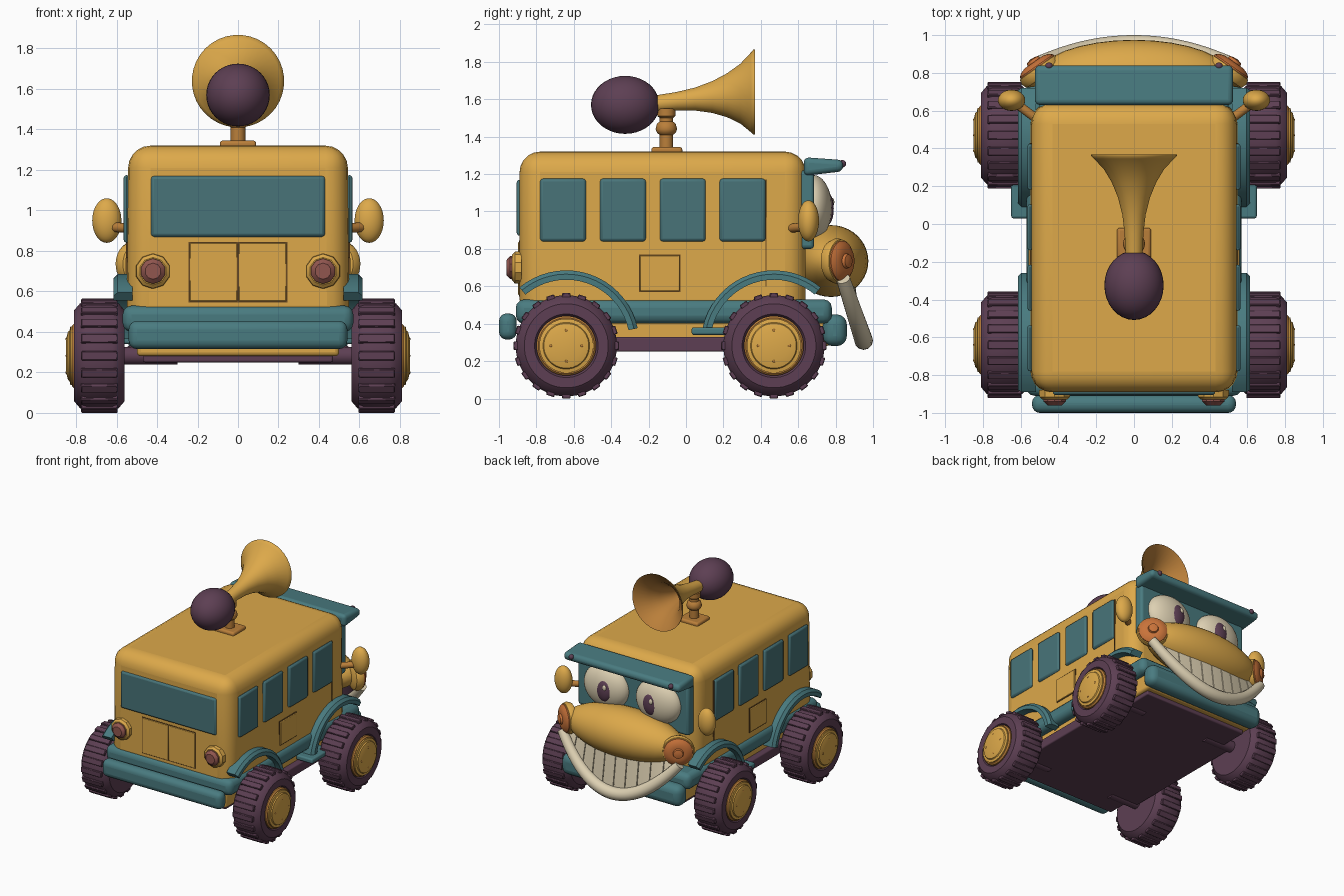
import bpy, bmesh, math
from mathutils import Matrix, Vector

if "Cube" in bpy.data.objects:
    bpy.data.objects.remove(bpy.data.objects["Cube"])


def material(name, hexcode):
    m = bpy.data.materials.new(name)
    lin = []
    for i in (0, 2, 4):
        c = int(hexcode[i:i + 2], 16) / 255
        lin.append(c / 12.92 if c < 0.04045 else ((c + 0.055) / 1.055) ** 2.4)
    m.diffuse_color = (*lin, 1)
    m.use_nodes = True
    m.node_tree.nodes["Principled BSDF"].inputs["Base Color"].default_value = m.diffuse_color
    return m


YELLOW = material("warm yellow", "DDA94A")
BRONZE = material("bronze", "BA7F3A")
ORANGE = material("lamp orange", "C9733A")
TEAL = material("teal trim", "497B80")
GLASS = material("teal glass", "487479")
PURPLE = material("dark plum", "5D3F53")
CREAM = material("cream", "DDD0B2")
RED = material("lens red", "91564F")
SEAM = material("seam brown", "6B4A22")


def finish(bm, name, mats, matrix=Matrix(), bevel=0, segments=3, angle=40):
    bmesh.ops.recalc_face_normals(bm, faces=bm.faces)
    mesh = bpy.data.meshes.new(name)
    bm.to_mesh(mesh)
    bm.free()
    mesh.transform(matrix)
    ob = bpy.data.objects.new(name, mesh)
    bpy.context.collection.objects.link(ob)
    for m in (mats if isinstance(mats, (list, tuple)) else [mats]):
        mesh.materials.append(m)
    if bevel:
        b = ob.modifiers.new("bevel", "BEVEL")
        b.width, b.segments, b.limit_method = bevel, segments, 'ANGLE'
    bpy.ops.object.select_all(action='DESELECT')
    ob.select_set(True)
    bpy.context.view_layer.objects.active = ob
    bpy.ops.object.shade_smooth_by_angle(angle=math.radians(angle))
    return ob


def box(name, lo, hi, mat, bevel=0.0, segments=3, matrix=Matrix()):
    bm = bmesh.new()
    bmesh.ops.create_cube(bm, size=1)
    for v in bm.verts:
        v.co = [lo[i] + (v.co[i] + 0.5) * (hi[i] - lo[i]) for i in range(3)]
    return finish(bm, name, mat, matrix, bevel, segments)


def ball(name, center, radii, mat, rot=Matrix()):
    bm = bmesh.new()
    bmesh.ops.create_uvsphere(bm, u_segments=32, v_segments=20, radius=1)
    return finish(bm, name, mat, Matrix.Translation(center) @ rot @ Matrix.Diagonal((*radii, 1)))


def lathe(name, pts, mat, center=(0, 0, 0), axis=(0, 0, 1), sides=32, angle=40):
    """Revolve (distance, radius) points about an axis."""
    bm = bmesh.new()
    rings = [[bm.verts.new((r * math.cos(2 * math.pi * (i + 0.5) / sides),
                            r * math.sin(2 * math.pi * (i + 0.5) / sides), d))
              for i in range(sides)] for d, r in pts]
    for a, b in zip(rings, rings[1:]):
        for i in range(sides):
            j = (i + 1) % sides
            bm.faces.new((a[i], a[j], b[j], b[i]))
    bm.faces.new(rings[0])
    bm.faces.new(rings[-1])
    rot = Vector((0, 0, 1)).rotation_difference(Vector(axis)).to_matrix().to_4x4()
    return finish(bm, name, mat, Matrix.Translation(center) @ rot, angle=angle)


def rod(name, a, b, r, mat, sides=16):
    a, b = Vector(a), Vector(b)
    return lathe(name, [(0, r), ((b - a).length, r)], mat, a, (b - a).normalized(), sides)


def plate(name, side, u, z, out, mat, deep=0.03, radius=0.02):
    """Rounded panel: side 0 = rear wall, +1/-1 = right/left wall."""
    if side == 0:
        lo, hi = (u[0], -out, z[0]), (u[1], -out + deep, z[1])
    else:
        x = sorted((side * out, side * (out - deep)))
        lo, hi = (x[0], u[0], z[0]), (x[1], u[1], z[1])
    return box(name, lo, hi, mat, radius, 2)


# Body shell, sills and underbody
body = box("body", (-0.55, -0.89, 0.42), (0.55, 0.64, 1.32), YELLOW, 0.11, 5)
for v in body.data.vertices:
    if v.co.z > 1:
        v.co.x *= 0.985
box("skirt", (-0.57, -0.91, 0.40), (0.57, 0.78, 0.53), TEAL, 0.045)
box("lower_body", (-0.50, -0.87, 0.28), (0.50, 0.77, 0.42), YELLOW, 0.02)
box("floor_pan", (-0.47, -0.83, 0.25), (0.47, 0.72, 0.30), PURPLE, 0.01)
box("rear_bumper", (-0.54, -1.0, 0.315), (0.54, -0.905, 0.455), TEAL, 0.042, 4)
box("front_bumper", (-0.54, 0.73, 0.28), (0.54, 0.86, 0.45), TEAL, 0.055, 4)

# Rear window, hatch and tail lights
plate("rear_window", 0, (-0.43, 0.43), (0.87, 1.17), 0.905, GLASS)
for s in (-1, 1):
    plate("hatch_outline", 0, sorted((0, 0.244 * s)), (0.546, 0.844), 0.892, SEAM, 0.02, 0)
    plate("hatch_door", 0, sorted((0.004 * s, 0.238 * s)), (0.552, 0.838), 0.897, YELLOW, 0.02, 0.004)
    lathe("tail_light_ring", [(0, 0.088), (0.035, 0.085), (0.05, 0.068)], YELLOW,
          (0.42 * s, -0.88, 0.70), (0, -1, 0), 10, 25)
    lathe("tail_light_lens", [(0, 0.066), (0.06, 0.062), (0.08, 0.04)], RED,
          (0.42 * s, -0.88, 0.70), (0, -1, 0), 10, 25)

# Four wheels with treads
for s in (-1, 1):
    for y in (-0.64, 0.47):
        c = (0.56 * s, y, 0.282)
        lathe("tyre", [(0, 0.17), (0.0, 0.225), (0.03, 0.26), (0.06, 0.271), (0.19, 0.271),
                       (0.22, 0.26), (0.25, 0.225), (0.25, 0.17), (0.225, 0.155)],
              PURPLE, c, (s, 0, 0), 40)
        bm = bmesh.new()
        for i in range(20):
            rot = Matrix.Rotation(math.tau * i / 20, 4, 'X')
            bmesh.ops.create_cube(bm, size=1, matrix=rot @ Matrix.Translation((0.125 * s, 0, 0.267))
                                  @ Matrix.Diagonal((0.18, 0.045, 0.03, 1)))
        finish(bm, "tyre_treads", PURPLE, Matrix.Translation(c), 0.004, 1)
        lathe("wheel_rim", [(0.1, 0.16), (0.25, 0.16), (0.26, 0.15), (0.255, 0.125)], BRONZE, c, (s, 0, 0))
        lathe("hub_cap", [(0.2, 0.145), (0.268, 0.145), (0.272, 0.125), (0.28, 0.12), (0.29, 0.08)],
              YELLOW, c, (s, 0, 0))
        for i in range(4):
            a = math.pi / 2 * i
            ball("hub_bolt", (0.842 * s, y + 0.082 * math.cos(a), 0.282 + 0.082 * math.sin(a)),
                 (0.01, 0.01, 0.01), BRONZE)
        rod("axle", (0.3 * s, y, 0.282), (0.6 * s, y, 0.282), 0.045, PURPLE)

for s in (-1, 1):
    # Side rails and steps
    x = sorted((0.42 * s, 0.55 * s))
    box("side_rail", (x[0], -0.64, 0.25), (x[1], 0.47, 0.33), PURPLE, 0.01)
    x = sorted((0.5 * s, 0.65 * s))
    box("step", (x[0], 0.03, 0.34), (x[1], 0.28, 0.38), TEAL, 0.012)

    # Curved fenders
    for y, a0, a1 in ((-0.64, 12, 130), (0.47, 50, 168)):
        bm = bmesh.new()
        rows = []
        for i in range(19):
            a = math.radians(a0 + (a1 - a0) * i / 18)
            rows.append([bm.verts.new((px * s, y + r * math.cos(a), 0.295 + r * math.sin(a)))
                         for px, r in ((0.52, 0.34), (0.615, 0.34), (0.615, 0.37), (0.595, 0.39), (0.52, 0.39))])
        for p, q in zip(rows, rows[1:]):
            for k in range(5):
                bm.faces.new((p[k], p[(k + 1) % 5], q[(k + 1) % 5], q[k]))
        bm.faces.new(rows[0])
        bm.faces.new(rows[-1])
        finish(bm, "fender", TEAL)

    # Side windows, hatch, door seam
    for y in (-0.78, -0.46, -0.14, 0.18):
        plate("side_window", s, (y, y + 0.245), (0.84, 1.175), 0.565, GLASS)
    plate("side_hatch_outline", s, (-0.25, -0.03), (0.57, 0.77), 0.552, SEAM, 0.02, 0)
    plate("side_hatch", s, (-0.245, -0.035), (0.575, 0.765), 0.558, YELLOW, 0.02, 0.004)
    plate("door_seam", s, (0.424, 0.43), (0.60, 1.17), 0.553, SEAM, 0.02, 0)

    # Mirrors
    ball("mirror", (0.648 * s, 0.655, 0.95), (0.072, 0.056, 0.11), YELLOW)
    rod("mirror_arm", (0.52 * s, 0.56, 0.91), (0.64 * s, 0.65, 0.92), 0.024, BRONZE)

    # Headlights turned outward
    d = Vector((0.57 * s, 0.82, 0))
    c = Vector((0.49 * s, 0.80, 0.735))
    lathe("headlight_bezel", [(-0.04, 0.07), (-0.02, 0.11), (0.01, 0.122), (0.035, 0.115), (0.04, 0.1)],
          YELLOW, c, d)
    lathe("headlight_lens", [(0.0, 0.112), (0.045, 0.108), (0.06, 0.09), (0.07, 0.06), (0.07, 0.04),
                             (0.085, 0.035), (0.09, 0.015)], ORANGE, c, d)

    # Eyes
    ball("eye", (0.235 * s, 0.68, 1.02), (0.2, 0.1, 0.175), CREAM)
    ball("iris", (0.21 * s, 0.755, 1.015), (0.066, 0.035, 0.088), PURPLE)
    ball("eye_glint", (0.21 * s - 0.02, 0.783, 1.05), (0.016, 0.01, 0.022), CREAM)
    ball("visor_stud", (0.45 * s, 0.836, 1.255), (0.02, 0.02, 0.02), PURPLE)

# Windshield and sloping visor
box("windshield", (-0.5, 0.58, 0.80), (0.5, 0.685, 1.22), TEAL, 0.02)
visor = box("visor", (-0.525, 0.63, 1.19), (0.525, 0.84, 1.29), TEAL, 0.028, 4)
for v in visor.data.vertices:
    if v.co.y > 0.7:
        v.co.z = 1.275 if v.co.z > 1.24 else 1.215

# Nose
ball("nose", (0, 0.775, 0.735), (0.52, 0.2, 0.192), YELLOW)


def lip(u):
    return Vector((0.53 * u, 0.95 - 0.11 * u * u, 0.31 + 0.33 * u * u))


# Smiling lip tube
bm = bmesh.new()
rings = []
N = 32
for i in range(N + 1):
    u = -1 + 2 * i / N
    t = (lip(u + 0.01) - lip(u - 0.01)).normalized()
    n = t.cross(Vector((0, 1, 0))).normalized()
    b = t.cross(n)
    r = 0.05 - 0.012 * u * u
    rings.append([bm.verts.new(lip(u) + r * (math.cos(k * math.tau / 12) * n + math.sin(k * math.tau / 12) * b))
                  for k in range(12)])
for p, q in zip(rings, rings[1:]):
    for k in range(12):
        bm.faces.new((p[k], p[(k + 1) % 12], q[(k + 1) % 12], q[k]))
bm.faces.new(rings[0])
bm.faces.new(rings[-1])
finish(bm, "lip", CREAM)


# Teeth between nose and lip, with a dark backing showing in the gaps
def mouth_strip(name, u0, u1, steps, back, depth, mat):
    bm = bmesh.new()
    cols = []
    for i in range(steps + 1):
        p = lip(u0 + (u1 - u0) * i / steps)
        top = Vector((p.x * 0.97, p.y - 0.05, 0.68))
        cols.append([bm.verts.new(q - Vector((0, e, 0))) for q, e in
                     ((p, back), (top, back), (top, back + depth), (p, back + depth))])
    for a, b in zip(cols, cols[1:]):
        for k in range(4):
            bm.faces.new((a[k], a[(k + 1) % 4], b[(k + 1) % 4], b[k]))
    bm.faces.new(cols[0])
    bm.faces.new(cols[-1])
    finish(bm, name, mat)


mouth_strip("mouth_backing", -0.95, 0.95, 24, 0.02, 0.01, PURPLE)
for i in range(10):
    u = -0.95 + 0.19 * i
    mouth_strip("tooth", u + 0.006, u + 0.184, 3, 0.005, 0.02, CREAM)

# Roof horn: mount, flared bell and squeeze bulb
box("horn_base", (-0.09, -0.185, 1.30), (0.09, -0.02, 1.345), BRONZE, 0.015)
lathe("horn_post", [(0, 0.036), (0.08, 0.036), (0.09, 0.05), (0.11, 0.058), (0.14, 0.05),
                    (0.15, 0.036), (0.17, 0.036), (0.18, 0.048), (0.22, 0.048)], BRONZE, (0, -0.105, 1.33))
horn = lathe("horn_bell", [(-0.17, 0.045), (-0.05, 0.05), (0.05, 0.062), (0.14, 0.085), (0.22, 0.118),
                           (0.29, 0.16), (0.345, 0.212), (0.36, 0.228), (0.368, 0.228), (0.355, 0.21),
                           (0.28, 0.14), (0.2, 0.095), (0.1, 0.06), (0.0, 0.04)], YELLOW,
             (0, 0, 0), (0, 1, 0), 36, 50)
horn.data.materials.append(BRONZE)
for f in horn.data.polygons:
    if f.index >= 8 * 36 and f.index != 13 * 36:
        f.material_index = 1
for v in horn.data.vertices:
    v.co.z += 1.595 + 0.12 * v.co.y
ball("horn_bulb", (0, -0.325, 1.57), (0.157, 0.183, 0.155), PURPLE)
